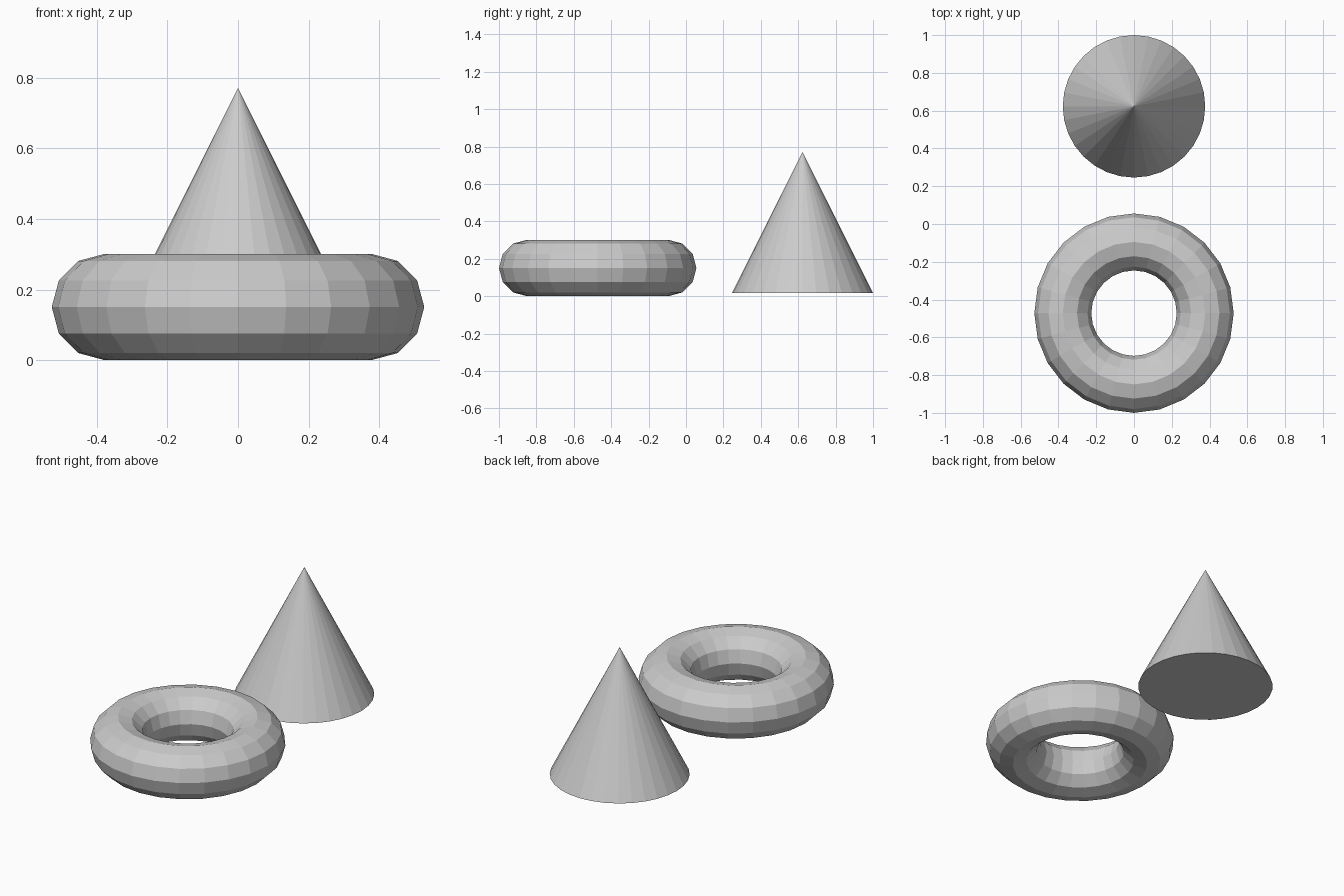
import bpy

if "Cube" in bpy.data.objects:
    bpy.data.objects.remove(bpy.data.objects["Cube"])

R = 0.377  # shared base radius of both parts

# Ring lying on the ground, low-poly with flat faces
bpy.ops.mesh.primitive_torus_add(
    major_segments=24, minor_segments=12,
    major_radius=R, minor_radius=R * 0.4,
    location=(0, -0.472, R * 0.4))
bpy.context.object.name = "ring"

# Cone behind the ring, its base slightly above the ground
bpy.ops.mesh.primitive_cone_add(
    vertices=32, radius1=R, radius2=0, depth=2 * R,
    location=(0, 0.623, 0.018 + R))
bpy.context.object.name = "cone"
